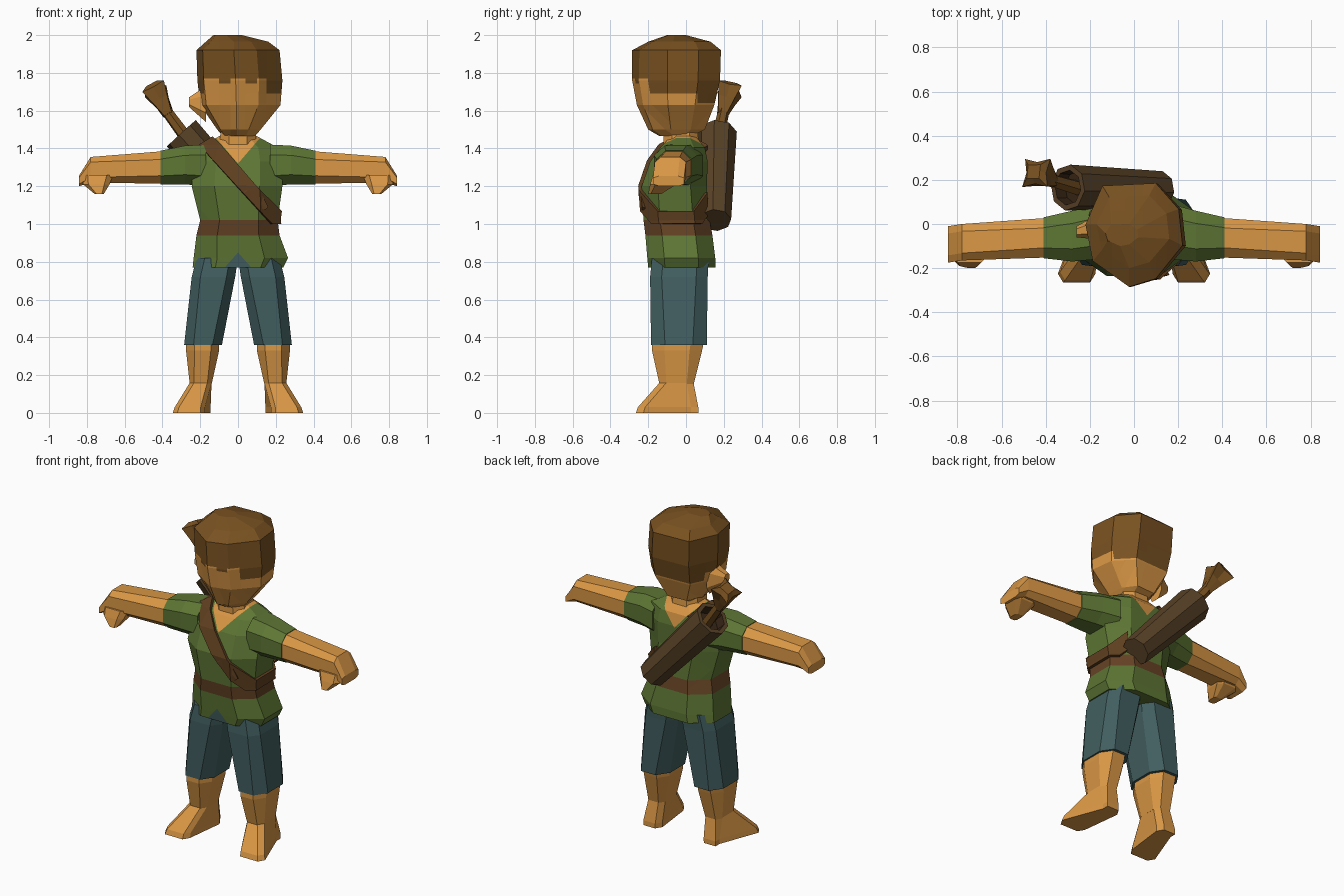
import bpy, bmesh
from math import sin, cos, tau
from mathutils import Vector

cube = bpy.data.objects.get("Cube")
if cube:
    bpy.data.objects.remove(cube)


def material(name, rgb):
    m = bpy.data.materials.new(name)
    m.use_nodes = True
    m.diffuse_color = (*rgb, 1)
    m.node_tree.nodes["Principled BSDF"].inputs["Base Color"].default_value = (*rgb, 1)
    return m


skin = material("skin", (0.70, 0.31, 0.06))
hair = material("hair brown", (0.19, 0.083, 0.015))
green = material("tunic green", (0.11, 0.18, 0.034))
blue = material("shorts blue", (0.054, 0.113, 0.115))
belt = material("belt brown", (0.13, 0.055, 0.018))
leather = material("strap leather", (0.115, 0.05, 0.014))
quiver_brown = material("quiver brown", (0.10, 0.055, 0.02))
dark = material("quiver inside", (0.04, 0.02, 0.008))


def octagon(a0, a1, b0, b1, c=0.25):
    """Chamfered rectangle outline in two coordinates."""
    da, db = (a1 - a0) * c, (b1 - b0) * c
    return [(a0 + da, b0), (a1 - da, b0), (a1, b0 + db), (a1, b1 - db),
            (a1 - da, b1), (a0 + da, b1), (a0, b1 - db), (a0, b0 + db)]


def level(z, x0, x1, y0, y1, c=0.25, sx=1):
    return [Vector((x * sx, y, z)) for x, y in octagon(x0, x1, y0, y1, c)]


def slice_x(x, y0, y1, z0, z1, c=0.25, sx=1):
    return [Vector((x * sx, y, z)) for y, z in octagon(y0, y1, z0, z1, c)]


def disc(centre, axis, r, n=8, zig=1.0):
    """Ring of n points across an axis; zig shrinks every other point."""
    u = axis.orthogonal().normalized()
    v = axis.normalized().cross(u)
    return [Vector(centre) + (u * cos(tau * i / n) + v * sin(tau * i / n))
            * r * (zig if i % 2 else 1) for i in range(n)]


def loft_mesh(rings):
    bm = bmesh.new()
    rows = [[bm.verts.new(p) for p in ring] for ring in rings]
    n = len(rows[0])
    for a, b in zip(rows, rows[1:]):
        for i in range(n):
            j = (i + 1) % n
            bm.faces.new((a[i], a[j], b[j], b[i]))
    bm.faces.new(rows[0])
    bm.faces.new(rows[-1])
    bmesh.ops.recalc_face_normals(bm, faces=bm.faces)
    return bm


def finish(name, bm, *mats, rule=None):
    if rule:
        for f in bm.faces:
            f.material_index = rule(f.calc_center_median())
    me = bpy.data.meshes.new(name)
    bm.to_mesh(me)
    bm.free()
    for m in mats:
        me.materials.append(m)
    ob = bpy.data.objects.new(name, me)
    bpy.context.collection.objects.link(ob)
    return ob


def loft(name, rings, *mats, rule=None):
    return finish(name, loft_mesh(rings), *mats, rule=rule)


def cut(bm, point, normal, **kw):
    bmesh.ops.bisect_plane(bm, geom=bm.verts[:] + bm.edges[:] + bm.faces[:], dist=1e-5,
                           plane_co=point, plane_no=normal, **kw)


# Head: faceted outline stretched to each level, hair painted above a stepped hairline
outline = [(-0.1, -1), (0.45, -0.84), (1, -0.2), (0.92, 0.5),
           (0.45, 1), (-0.65, 0.95), (-1, 0.2), (-0.85, -0.5)]


def head_ring(z, x0, x1, y0, y1):
    return [Vector(((x0 + x1) / 2 + a * (x1 - x0) / 2, (y0 + y1) / 2 + b * (y1 - y0) / 2, z))
            for a, b in outline]


bm = loft_mesh([head_ring(1.465, -0.08, 0.09, -0.14, 0.03), head_ring(1.50, -0.11, 0.12, -0.20, 0.10),
                head_ring(1.63, -0.20, 0.225, -0.26, 0.15), head_ring(1.76, -0.215, 0.235, -0.285, 0.18),
                head_ring(1.92, -0.22, 0.22, -0.285, 0.185), head_ring(1.965, -0.17, 0.16, -0.2, 0.13),
                head_ring(2.0, -0.13, 0.02, -0.1, 0.0)])
for z in (1.77, 1.745, 1.69, 1.64):
    cut(bm, (0, 0, z), (0, 0, 1))
for x in (-0.18, -0.1, -0.04, 0.04, 0.1, 0.15):
    cut(bm, (x, 0, 0), (1, 0, 0))
for y in (-0.08, 0.06):
    cut(bm, (0, y, 0), (0, 1, 0))


def hair_rule(p):
    if p.y > 0.06:
        line = 1.64
    elif p.y > -0.08 or p.x > 0.15 or p.x < -0.18:
        line = 1.69
    else:
        line = 1.745 if 0.04 < abs(p.x) < 0.1 else 1.77
    return int(p.z > line)


finish("head", bm, skin, hair, rule=hair_rule)
loft("right_ear", [slice_x(-0.17, -0.07, 0.04, 1.54, 1.73), slice_x(-0.26, -0.06, -0.01, 1.62, 1.67)], skin)
loft("neck", [level(1.40, -0.1, 0.1, -0.12, 0.07), level(1.52, -0.09, 0.09, -0.12, 0.06)], skin)

# Tunic: belt band, V neckline and front notch are cut into the body
tunic_rings = [level(0.77, -0.24, 0.24, -0.2, 0.155), level(0.82, -0.235, 0.265, -0.205, 0.155),
               level(0.94, -0.22, 0.22, -0.215, 0.14), level(1.02, -0.2, 0.21, -0.225, 0.125),
               level(1.2, -0.245, 0.235, -0.235, 0.11), level(1.33, -0.235, 0.235, -0.19, 0.115),
               level(1.405, -0.2, 0.21, -0.135, 0.1), level(1.465, -0.1, 0.1, -0.08, 0.05)]
bm = loft_mesh(tunic_rings)
for side in (1, -1):
    cut(bm, (0, 0, 1.32), (side * 0.14, 0, -0.12))
    cut(bm, (0, 0, 0.85), (side * 0.08, 0, 0.07))


def tunic_rule(p):
    if p.z - 1.32 > abs(p.x) * 1.16:
        return 2
    if p.y < -0.1 and 0.85 - p.z > abs(p.x) * 1.14 and p.z < 0.85:
        return 3
    return int(0.94 < p.z < 1.02)


finish("tunic", bm, green, belt, skin, blue, rule=tunic_rule)

# Shoulder strap: a diagonal band of the tunic surface, thickened
across = Vector((0.74, 0, 0.67))
bm = loft_mesh(tunic_rings)
cut(bm, across * 0.88, across, clear_outer=True)
cut(bm, across * 0.80, -across, clear_outer=True)
cut(bm, (0, 0.1, 0), (0, 1, 0), clear_outer=True)
cut(bm, (0, 0, 1.0), (0, 0, -1), clear_outer=True)
strap = finish("shoulder_strap", bm, leather)
mod = strap.modifiers.new("thickness", "SOLIDIFY")
mod.thickness, mod.offset = 0.018, 1

# Knotted bundle on the strap
slope = Vector((0.67, 0, -0.74))
loft("strap_knot", [disc(Vector((0.07, -0.225, 1.17)) + slope * t, slope, r, 6, 0.6)
                    for t, r in ((-0.1, 0.012), (-0.02, 0.045), (0.05, 0.035), (0.12, 0.015))], leather)

# Arms and legs, mirrored
for side, sx in (("left", 1), ("right", -1)):
    loft(side + "_sleeve", [slice_x(0.17, -0.16, 0.09, 1.2, 1.42, sx=sx),
                            slice_x(0.28, -0.17, 0.06, 1.21, 1.415, sx=sx),
                            slice_x(0.41, -0.155, 0.03, 1.21, 1.388, sx=sx)], green)
    loft(side + "_arm", [slice_x(0.40, -0.152, 0.027, 1.213, 1.385, sx=sx),
                         slice_x(0.78, -0.165, 0.0, 1.22, 1.355, 0.2, sx),
                         slice_x(0.842, -0.175, -0.01, 1.2, 1.255, 0.2, sx)], skin)
    loft(side + "_thumb", [level(1.26, 0.66, 0.83, -0.175, -0.02, 0.2, sx),
                           level(1.21, 0.68, 0.82, -0.19, -0.05, 0.2, sx),
                           level(1.16, 0.71, 0.76, -0.2, -0.13, 0.2, sx)], skin)
    loft(side + "_shorts", [level(0.82, 0.0, 0.22, -0.18, 0.12, 0.2, sx),
                            level(0.72, 0.015, 0.245, -0.19, 0.115, 0.2, sx),
                            level(0.36, 0.085, 0.285, -0.185, 0.11, 0.25, sx)], blue)
    loft(side + "_shin", [level(0.40, 0.1, 0.275, -0.18, 0.1, 0.25, sx),
                          level(0.33, 0.1, 0.275, -0.18, 0.085, 0.25, sx),
                          level(0.15, 0.14, 0.255, -0.14, 0.04, 0.2, sx)], skin)
    foot = [level(0.0, 0.145, 0.345, -0.265, 0.065, 0.12, sx),
            level(0.03, 0.145, 0.335, -0.255, 0.065, 0.12, sx),
            level(0.16, 0.14, 0.255, -0.14, 0.04, 0.2, sx)]
    for ring in foot[:2]:
        for p in ring:  # splay the toes outwards, keep the heel narrow
            if p.y > -0.1:
                p.x = sx * min(abs(p.x), 0.25)
            elif abs(p.x) < 0.2:
                p.x += sx * 0.03
    loft(side + "_foot", foot, skin)

# Quiver across the back with a hollow dark mouth
bottom, top = Vector((0.12, 0.155, 1.02)), Vector((-0.3, 0.165, 1.48))
axis = top - bottom
loft("quiver", [disc(bottom, axis, 0.085), disc(top, axis, 0.105), disc(top, axis, 0.08),
                disc(top - axis * 0.1, axis, 0.075)], quiver_brown, dark,
     rule=lambda p: int((p - bottom).length > axis.length * 0.85 and
                        (p - bottom).cross(axis).length / axis.length < 0.078))

# Arrow bundle: shafts and ragged feather ends
tip = Vector((-0.38, 0.2, 1.6))
shaft = tip - (top - axis * 0.1)
loft("arrow_shafts", [disc(top - axis * 0.1, shaft, 0.035, 6), disc(tip, shaft, 0.03, 6)], hair)
flare = Vector((-0.06, 0.03, 0.11))
loft("arrow_feathers", [disc(tip - flare * 0.2, flare, 0.03),
                        disc(tip + flare * 0.5, flare, 0.062, 8, 0.6),
                        disc(tip + flare * 1.05, flare, 0.092, 8, 0.55),
                        disc(tip + flare * 1.25, flare, 0.045, 8, 0.7)], hair)
